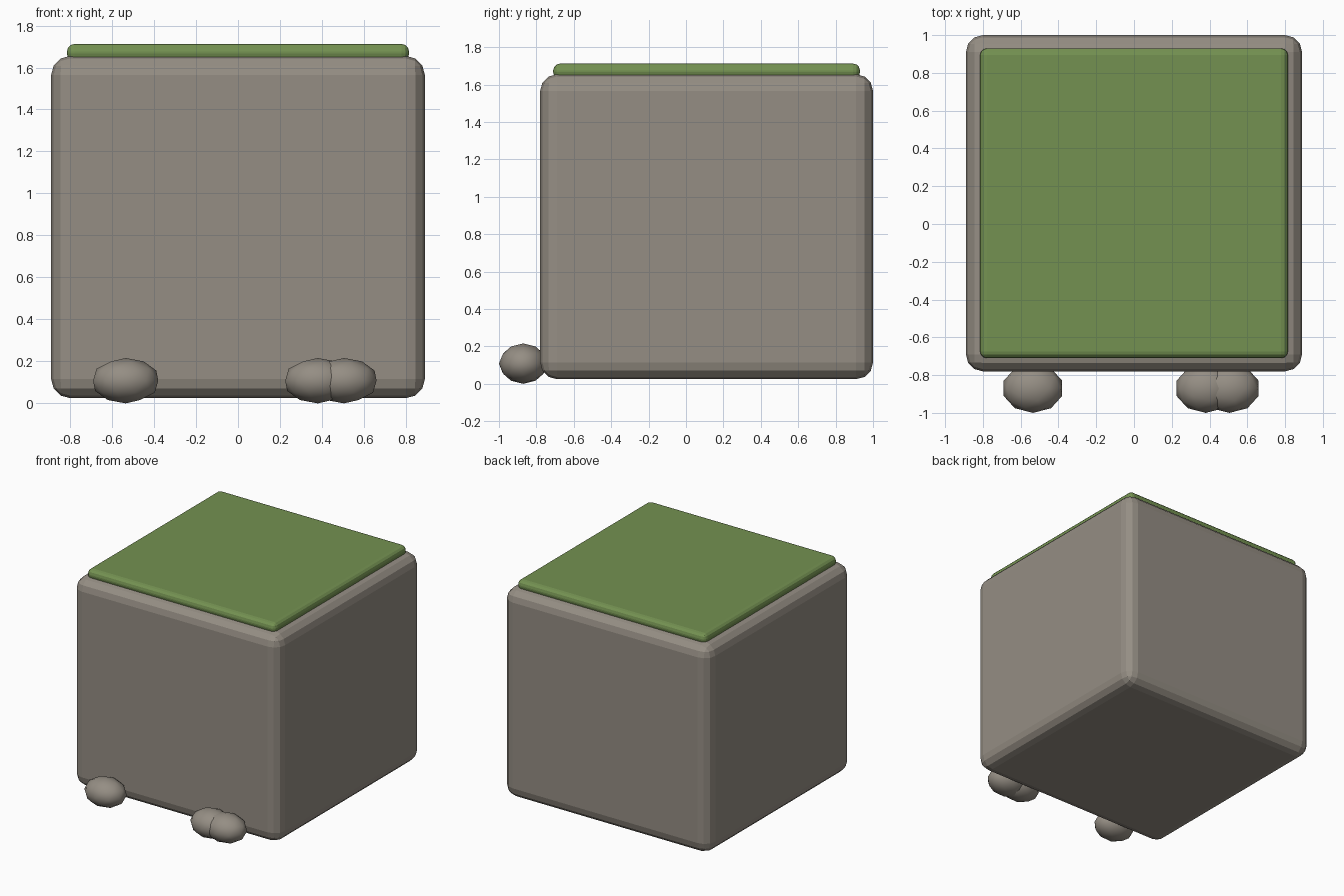
import bpy

if "Cube" in bpy.data.objects:
    bpy.data.objects.remove(bpy.data.objects["Cube"])


def material(name, rgb):
    m = bpy.data.materials.new(name)
    m.diffuse_color = (*rgb, 1.0)
    m.use_nodes = True
    m.node_tree.nodes["Principled BSDF"].inputs["Base Color"].default_value = m.diffuse_color
    return m


stone = material("stone grey", (0.30, 0.27, 0.23))
green = material("moss green", (0.175, 0.285, 0.083))


def rounded_box(name, lo, hi, radius, mat):
    centre = [(a + b) / 2 for a, b in zip(lo, hi)]
    bpy.ops.mesh.primitive_cube_add(size=1, location=centre)
    ob = bpy.context.object
    ob.name = name
    ob.scale = [b - a for a, b in zip(lo, hi)]
    bpy.ops.object.transform_apply(location=False, rotation=False, scale=True)
    bevel = ob.modifiers.new("rounded edges", 'BEVEL')
    bevel.width = radius
    bevel.segments = 3
    ob.data.materials.append(mat)
    return ob


def pebble(name, x):
    bpy.ops.mesh.primitive_ico_sphere_add(subdivisions=2, radius=1,
                                          location=(x, -0.87, 0.108))
    ob = bpy.context.object
    ob.name = name
    ob.scale = (0.163, 0.13, 0.108)
    bpy.ops.object.transform_apply(location=False, rotation=False, scale=True)
    bpy.ops.object.shade_smooth()
    ob.data.materials.append(stone)


# Large rounded stone block
rounded_box("stone_block", (-0.89, -0.78, 0.025), (0.89, 1.0, 1.655), 0.09, stone)

# Thin moss slab on top
rounded_box("moss_top", (-0.815, -0.71, 1.63), (0.815, 0.93, 1.712), 0.036, green)

# Pebbles along the front foot of the block
for i, x in enumerate((-0.535, 0.38, 0.505)):
    pebble(f"pebble_{i + 1}", x)
